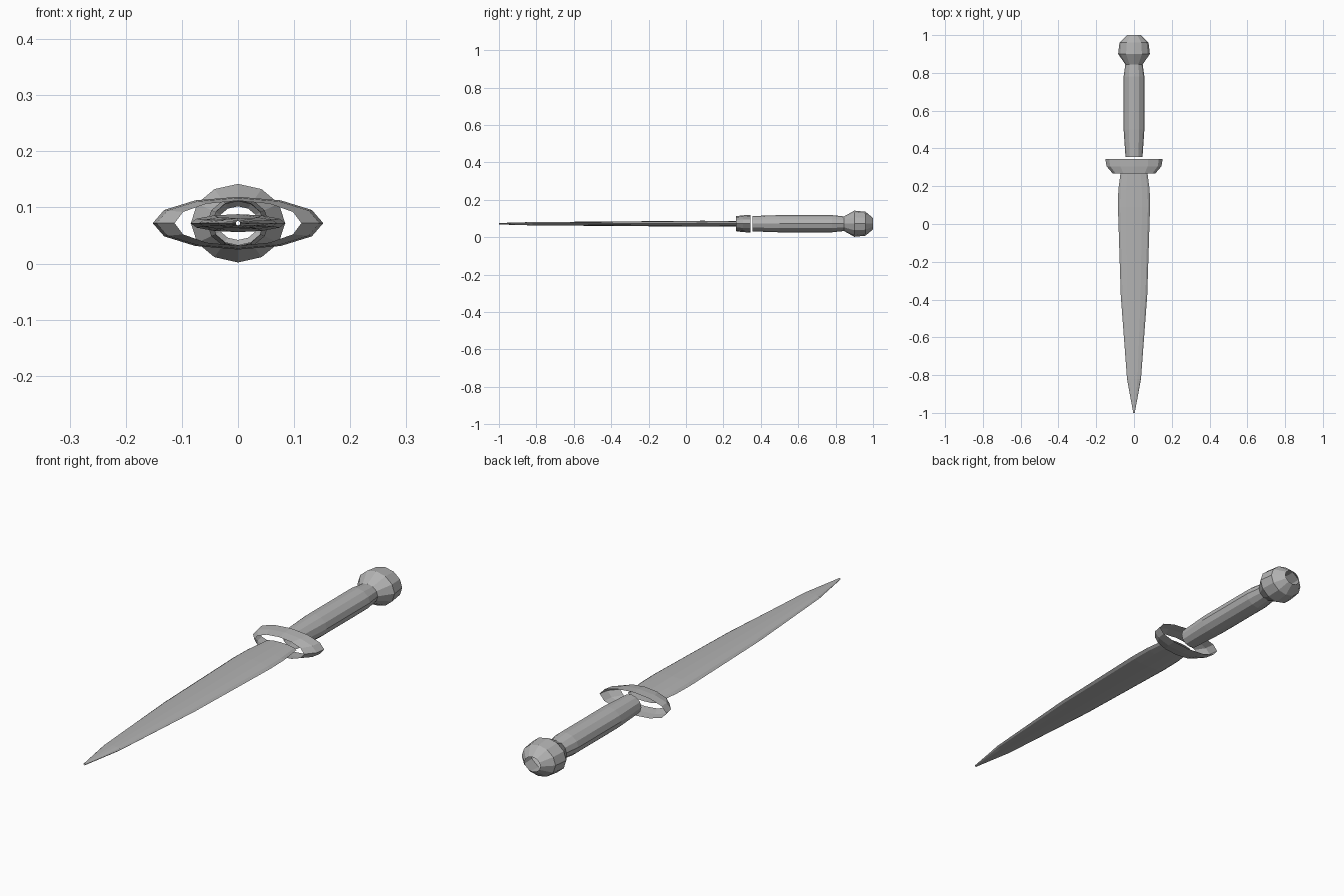
import bpy, bmesh, math

cube = bpy.data.objects.get("Cube")
if cube:
    bpy.data.objects.remove(cube, do_unlink=True)

SIDES = 12
AXIS_Z = 0.072

steel = bpy.data.materials.new("plain grey steel")
steel.use_nodes = True
grey = (0.45, 0.45, 0.45, 1)
steel.diffuse_color = grey
steel.node_tree.nodes["Principled BSDF"].inputs["Base Color"].default_value = grey


def loft(name, rings):
    """Open flat-faced shell through elliptical rings (y, half width, half height)."""
    bm = bmesh.new()
    loops = []
    for y, rx, rz in rings:
        angles = [2 * math.pi * i / SIDES for i in range(SIDES)]
        loops.append([bm.verts.new((rx * math.cos(a), y, AXIS_Z + rz * math.sin(a)))
                      for a in angles])
    for a, b in zip(loops, loops[1:]):
        for i in range(SIDES):
            j = (i + 1) % SIDES
            bm.faces.new((a[i], b[i], b[j], a[j]))
    bmesh.ops.recalc_face_normals(bm, faces=bm.faces)
    mesh = bpy.data.meshes.new(name)
    bm.to_mesh(mesh)
    bm.free()
    mesh.materials.append(steel)
    obj = bpy.data.objects.new(name, mesh)
    bpy.context.collection.objects.link(obj)
    return obj


# Blade, from the point to the open root inside the guard
loft("blade", [(-1.0, 0.004, 0.004), (-0.82, 0.037, 0.009), (-0.38, 0.07, 0.012),
               (0.09, 0.085, 0.016), (0.18, 0.083, 0.015), (0.28, 0.07, 0.014)])

# Hollow oval guard, flaring toward the grip
loft("guard", [(0.268, 0.113, 0.040), (0.305, 0.145, 0.045), (0.345, 0.152, 0.047)])

# Hollow grip, slightly swollen in the middle
loft("grip", [(0.355, 0.045, 0.041), (0.50, 0.055, 0.046),
              (0.78, 0.055, 0.046), (0.845, 0.046, 0.039)])

# Round pommel with an open end
loft("pommel", [(0.845, 0.046, 0.039), (0.90, 0.084, 0.07),
                (0.96, 0.077, 0.064), (1.0, 0.036, 0.030)])
